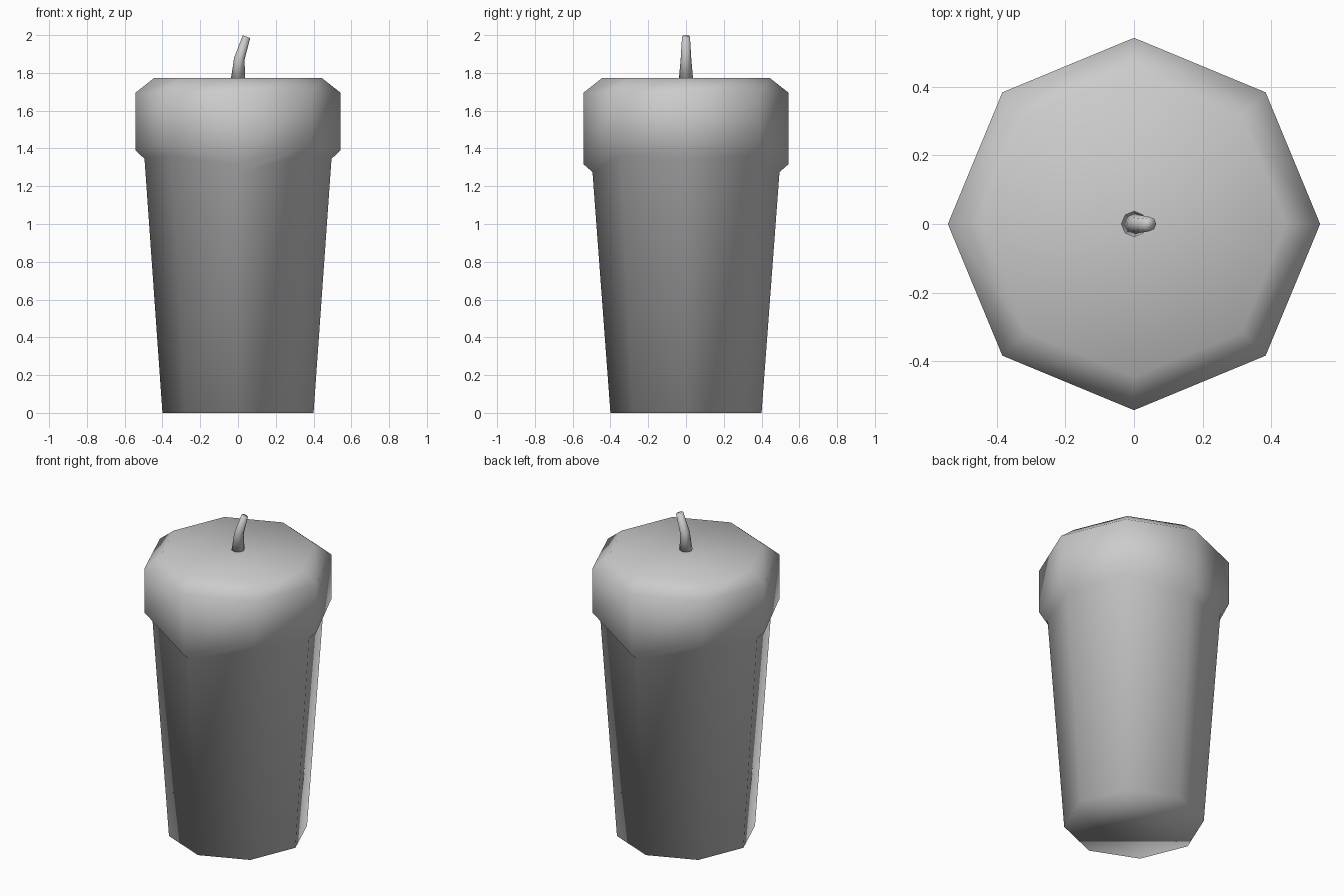
import bpy, bmesh, math

if "Cube" in bpy.data.objects:
    bpy.data.objects.remove(bpy.data.objects["Cube"])

grey = bpy.data.materials.new("plain_grey")
grey.diffuse_color = (0.6, 0.6, 0.6, 1)
grey.use_nodes = True
grey.node_tree.nodes["Principled BSDF"].inputs["Base Color"].default_value = grey.diffuse_color


def lofted(name, rings):
    """Join rings of points, cap both ends and shade smooth."""
    bm = bmesh.new()
    loops = [[bm.verts.new(p) for p in ring] for ring in rings]
    n = len(loops[0])
    for a, b in zip(loops, loops[1:]):
        for i in range(n):
            j = (i + 1) % n
            bm.faces.new((a[i], a[j], b[j], b[i]))
    bm.faces.new(loops[0][::-1])
    bm.faces.new(loops[-1])
    for f in bm.faces:
        f.smooth = True
    mesh = bpy.data.meshes.new(name)
    bm.to_mesh(mesh)
    bm.free()
    mesh.materials.append(grey)
    ob = bpy.data.objects.new(name, mesh)
    bpy.context.collection.objects.link(ob)
    return ob


def octagon(r, heights):
    """Eight corners starting at +x; heights repeat around the ring."""
    return [(r * math.cos(i * math.pi / 4), r * math.sin(i * math.pi / 4),
             heights[i % len(heights)]) for i in range(8)]


# Candle: tapered body and overhanging melted rim with an uneven lower edge
lofted("candle_body", [
    octagon(0.40, [0]),
    octagon(0.495, [1.345, 1.36, 1.275, 1.36]),
    octagon(0.543, [1.39, 1.42, 1.317, 1.42]),
    octagon(0.543, [1.695]),
    octagon(0.445, [1.772]),
])


# Wick: bent, tapering stem; each ring is (centre x, z, radius, tilt)
def wick_ring(cx, z, r, tilt):
    return [(cx + r * math.cos(a) * math.cos(tilt), r * math.sin(a),
             z - r * math.cos(a) * math.sin(tilt))
            for a in (i * math.pi / 4 for i in range(8))]


lofted("wick", [wick_ring(0, 1.765, 0.038, 0),
                wick_ring(0.007, 1.875, 0.028, 0.17),
                wick_ring(0.045, 1.992, 0.021, 0.35)])
